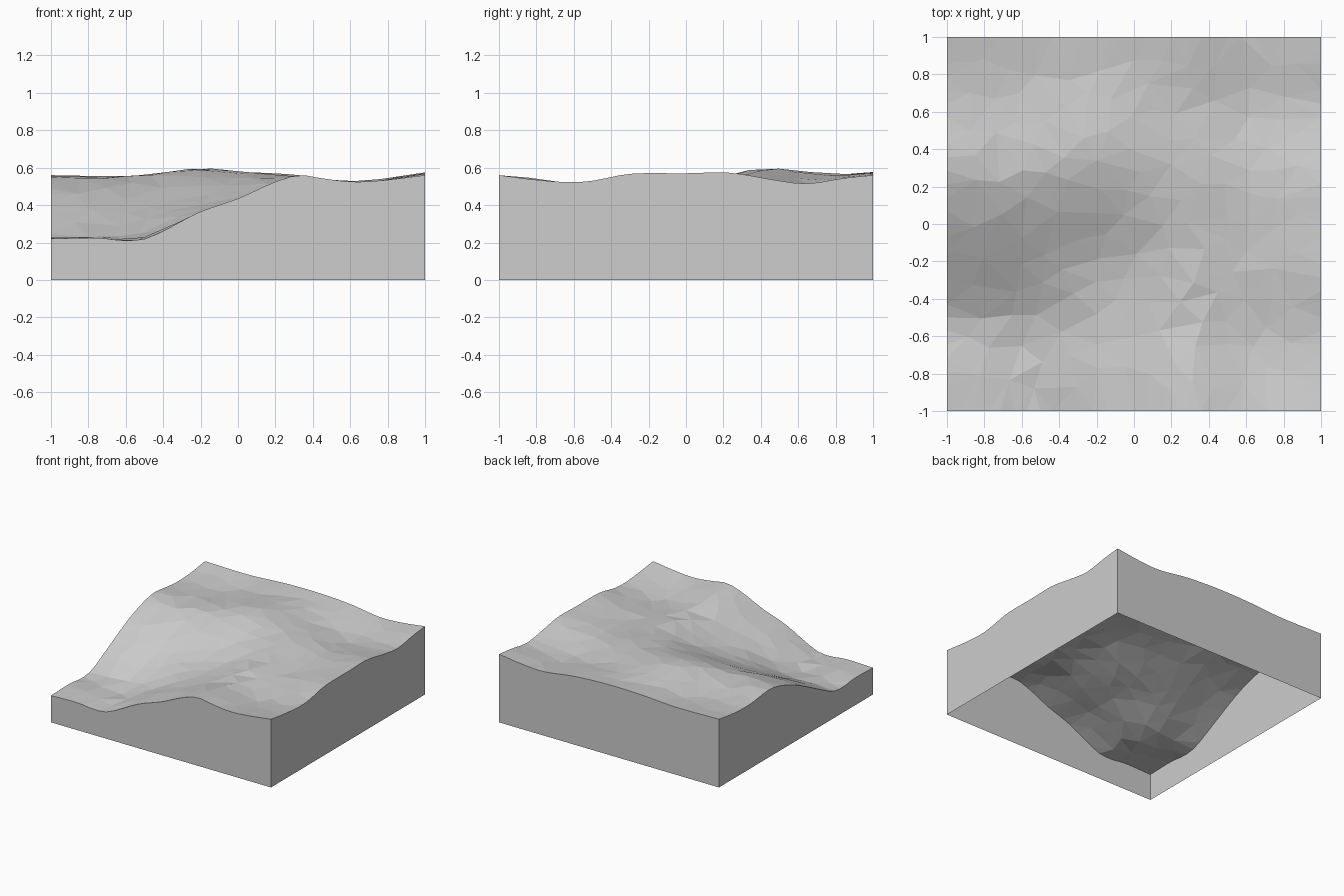
import bpy, bmesh, math, random
from mathutils import Vector, noise
from mathutils.geometry import delaunay_2d_cdt

random.seed(4)
cube = bpy.data.objects.get("Cube")
if cube:
    bpy.data.objects.remove(cube, do_unlink=True)

# Edge height profiles as (position, height), and the radial hollow profile
FRONT = [(-1, .22), (-.75, .225), (-.6, .21), (-.48, .225), (-.2, .365), (0, .435),
         (.2, .525), (.33, .56), (.45, .543), (.6, .525), (.75, .53), (1, .56)]
LEFT = [(-1, .56), (-.8, .535), (-.62, .522), (-.5, .53), (-.3, .567), (0, .57),
        (.2, .575), (.3, .565), (.5, .53), (.65, .515), (.85, .545), (1, .56)]
BACK = [(-1, .56), (-.6, .555), (-.3, .572), (-.1, .577), (.1, .574), (.33, .56),
        (.6, .525), (.8, .535), (1, .56)]
RIGHT = [(-1, .22), (-.75, .225), (-.6, .21), (-.48, .225), (-.36, .28), (0, .46),
         (.2, .53), (.34, .555), (.6, .53), (.8, .535), (1, .56)]
HOLLOW = [(0, .22), (.4, .212), (.52, .225), (.8, .365), (1, .445), (1.2, .525),
          (1.35, .557), (1.6, .56)]


def sample(profile, t):
    """Smoothly interpolated height along a profile."""
    if t >= profile[-1][0]:
        return profile[-1][1]
    last = len(profile) - 1
    i = max(k for k in range(last) if profile[k][0] <= t)

    def slope(k):
        a, b = profile[max(k - 1, 0)], profile[min(k + 1, last)]
        return (b[1] - a[1]) / (b[0] - a[0])
    (x0, z0), (x1, z1) = profile[i], profile[i + 1]
    d = x1 - x0
    s = (t - x0) / d
    return (z0 + s * s * (3 - 2 * s) * (z1 - z0)
            + d * s * (1 - s) * ((1 - s) * slope(i) - s * slope(i + 1)))


def base(x, y):
    """Rounded hollow around the low corner, widened along the diagonal."""
    angle = math.atan2(y + 1, x + 1)
    reach = 1 + .2 * math.sin(2 * angle) ** 4
    return sample(HOLLOW, math.hypot(x + 1, y + 1) / reach)


def bump(x, y, cx, cy, wide, deep):
    return math.exp(-((x - cx) / wide) ** 2 - ((y - cy) / deep) ** 2)


def height(x, y):
    """Hollow blended to match all four edges, with a knoll, dips and fine relief."""
    u, v = (x + 1) / 2, (y + 1) / 2
    z = base(x, y)
    z += (1 - v) * (sample(FRONT, x) - base(x, -1)) + v * (sample(BACK, x) - base(x, 1))
    z += (1 - u) * (sample(RIGHT, y) - base(-1, y)) + u * (sample(LEFT, y) - base(1, y))
    inside = min(1, 4 * (1 - abs(x)), 4 * (1 - abs(y)))
    knoll = .05 * bump(x, y, -.15, .55, .35, .25)
    gully = .058 * bump(x, y, .15, -.18, .45, .42)
    dip = .015 * bump(x, y, .7, -.6, .3, .3)
    relief = .008 * noise.noise(Vector((x * 3, y * 3, 5)))
    return z + inside * (knoll - gully - dip + relief)


# Border points are even, inner points are scattered with a minimum spacing
STEPS = 28
ring = [-1 + 2 * i / STEPS for i in range(STEPS)]
points = ([Vector((t, -1)) for t in ring] + [Vector((1, t)) for t in ring]
          + [Vector((-t, 1)) for t in ring] + [Vector((-1, -t)) for t in ring])
border = len(points)
for _ in range(4000):
    p = Vector((random.uniform(-.93, .93), random.uniform(-.93, .93)))
    if all((p - q).length > .12 for q in points):
        points.append(p)
loop = [(i, (i + 1) % border) for i in range(border)]
flat, _, triangles, *_ = delaunay_2d_cdt(points, loop, [], 1, 1e-5)

# Ground surface
bm = bmesh.new()
verts = [bm.verts.new((p.x, p.y, height(p.x, p.y))) for p in flat]
for tri in triangles:
    bm.faces.new([verts[i] for i in tri])

# Side walls dropped straight down, open underneath
rim = [e for e in bm.edges if e.is_boundary]
skirt = bmesh.ops.extrude_edge_only(bm, edges=rim)["geom"]
for v in skirt:
    if isinstance(v, bmesh.types.BMVert):
        v.co.z = 0
bmesh.ops.recalc_face_normals(bm, faces=bm.faces)
if sum(f.normal.z for f in bm.faces) < 0:
    bmesh.ops.reverse_faces(bm, faces=bm.faces)

mesh = bpy.data.meshes.new("terrain_tile")
bm.to_mesh(mesh)
bm.free()
tile = bpy.data.objects.new("terrain_tile", mesh)
bpy.context.collection.objects.link(tile)

# Plain grey
grey = bpy.data.materials.new("mid_grey")
grey.use_nodes = True
grey.diffuse_color = (.61, .61, .61, 1)
grey.node_tree.nodes["Principled BSDF"].inputs["Base Color"].default_value = (.61, .61, .61, 1)
mesh.materials.append(grey)
